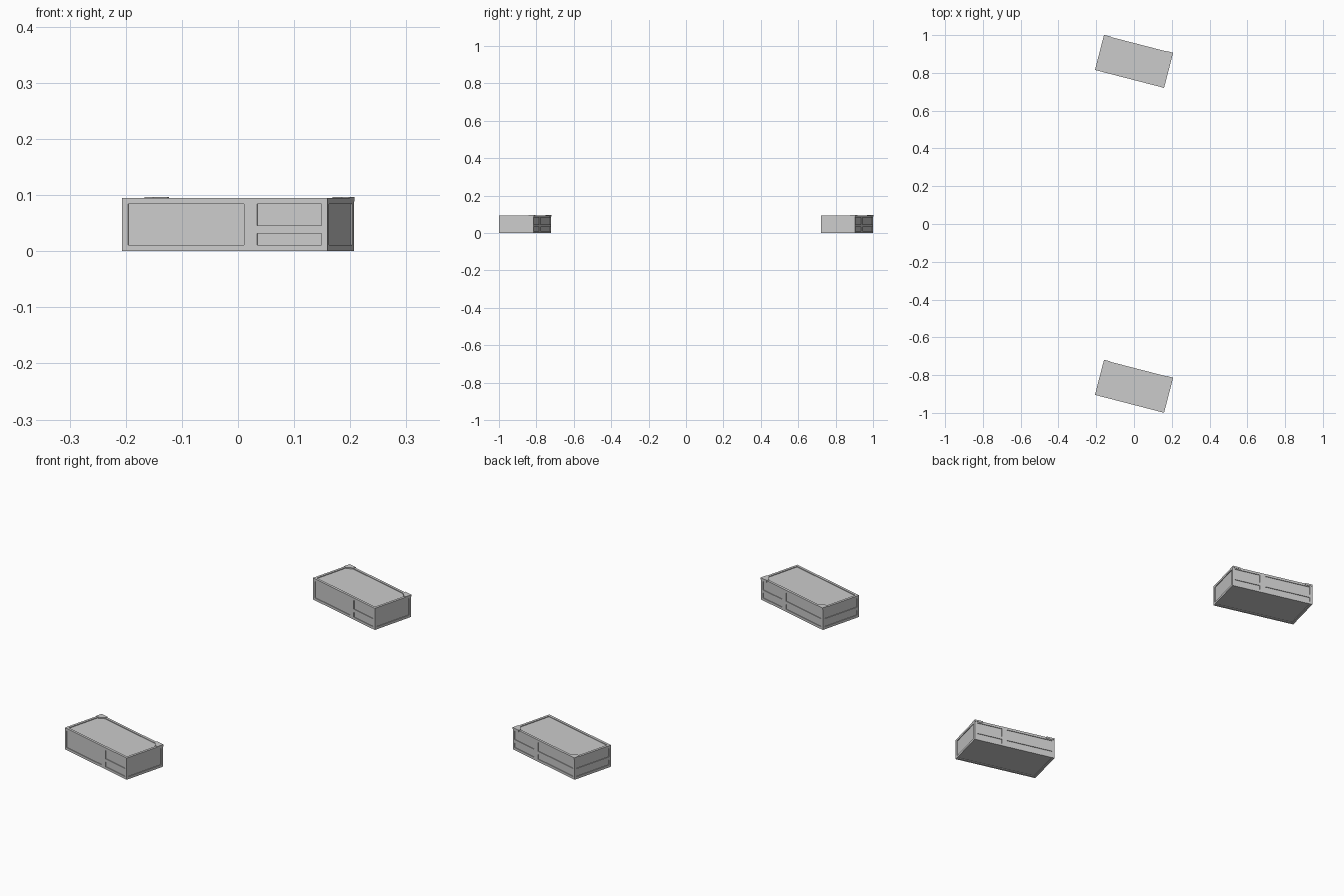
import bpy, bmesh, math
from mathutils import Matrix, Vector

if "Cube" in bpy.data.objects:
    bpy.data.objects.remove(bpy.data.objects["Cube"])

L, W, H = 0.378, 0.19, 0.095      # overall box size
D = 0.003                         # depth of the recessed panels
B = 0.011                         # width of the frame bars
X, Y = L / 2, W / 2
ANGLE = math.radians(-14.5)


def add_box(bm, x0, x1, y0, y1, z0, z1):
    size = Vector((x1 - x0, y1 - y0, z1 - z0))
    mid = Vector((x0 + x1, y0 + y1, z0 + z1)) / 2
    bmesh.ops.create_cube(bm, size=1, matrix=Matrix.Translation(mid) @ Matrix.Diagonal(size.to_4d()))


def add_prism(bm, points, z0, z1):
    face = bm.faces.new([bm.verts.new((x, y, z0)) for x, y in points])
    new = bmesh.ops.extrude_face_region(bm, geom=[face])["geom"]
    bmesh.ops.translate(bm, vec=(0, 0, z1 - z0), verts=[v for v in new if isinstance(v, bmesh.types.BMVert)])
    bmesh.ops.recalc_face_normals(bm, faces=bm.faces)


def mesh_from(bm, name):
    me = bpy.data.meshes.new(name)
    bm.to_mesh(me)
    bm.free()
    return me


parts = []

# Recessed core panels
bm = bmesh.new()
add_box(bm, -X + D, X - D, -Y + D, Y - D, D, H - D)
parts.append(mesh_from(bm, "panel_core"))

# Outer frame: long rails, end rails and corner posts
bm = bmesh.new()
for z0, z1 in ((0, B), (H - B, H)):
    for s in (-1, 1):
        ys = sorted((s * Y, s * (Y - B)))
        xs = sorted((s * X, s * (X - B)))
        add_box(bm, -X, X, *ys, z0, z1)
        add_box(bm, *xs, -Y + B, Y - B, z0, z1)
for sx in (-1, 1):
    for sy in (-1, 1):
        add_box(bm, *sorted((sx * X, sx * (X - B))), *sorted((sy * Y, sy * (Y - B))), B, H - B)
parts.append(mesh_from(bm, "edge_frame"))

# Dividing bars on the front, back and left sides
T = 0.001
V0, V1 = 0.036, 0.06
M0, M1 = 0.032, 0.046
bm = bmesh.new()
add_box(bm, V0, V1, -Y, -Y + B, B, H - B)
add_box(bm, V1, X - B, -Y, -Y + B, M0, M1)
add_box(bm, V0, V1, Y - B, Y, B, H - B)
add_box(bm, -X + B, V0, Y - B, Y, M0, M1)
add_box(bm, V1, X - B, Y - B, Y, M0, M1)
add_box(bm, -X, -X + B, -Y + B, Y - B, M0, M1)
parts.append(mesh_from(bm, "divider_bars"))

# Raised plates on the two rear top corners
bm = bmesh.new()
for s in (-1, 1):
    pts = [(s * X, Y + 0.002), (s * (X - 0.037), Y + 0.002), (s * (X - 0.037), Y - 0.01),
           (s * (X - 0.015), Y - 0.028), (s * X, Y - 0.028)]
    add_prism(bm, pts, H - 0.006, H + 0.002)
parts.append(mesh_from(bm, "corner_plates"))

# Two identical boxes, front and rear
for label, y in (("front", -0.86), ("rear", 0.86)):
    place = Matrix.Translation((0, y, 0)) @ Matrix.Rotation(ANGLE, 4, 'Z')
    for me in parts:
        ob = bpy.data.objects.new(f"{label}_{me.name}", me)
        ob.matrix_world = place
        bpy.context.collection.objects.link(ob)
